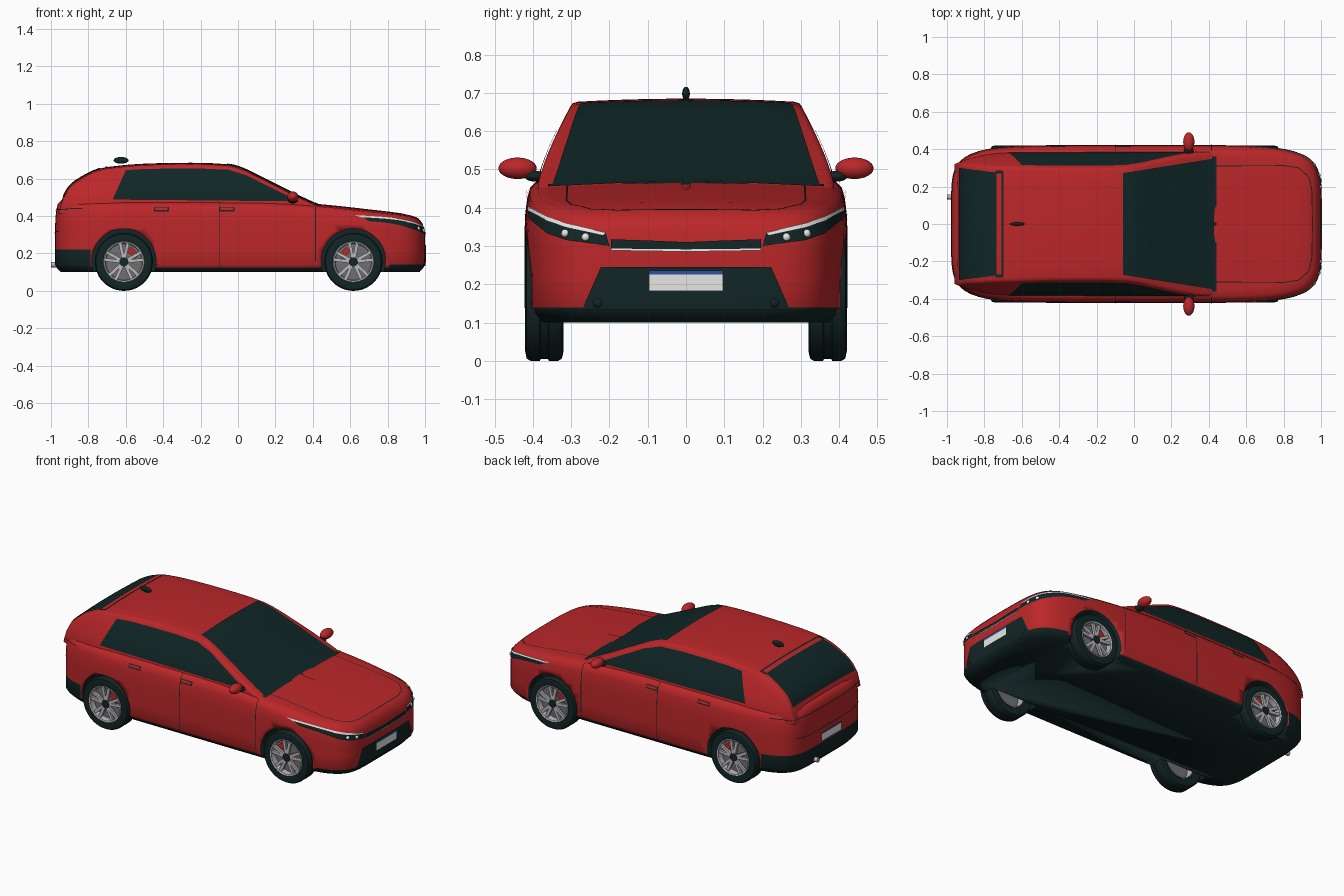
import bpy, bmesh
from math import sin, cos, pi, radians
from mathutils import Vector, Matrix
from mathutils.bvhtree import BVHTree

if "Cube" in bpy.data.objects:
    bpy.data.objects.remove(bpy.data.objects["Cube"])


def material(name, *rgb):
    m = bpy.data.materials.new(name)
    m.use_nodes = True
    m.diffuse_color = (*rgb, 1)
    m.node_tree.nodes["Principled BSDF"].inputs["Base Color"].default_value = (*rgb, 1)
    return m


RED = material("red paint", .5, .02, .022)
DARK = material("dark trim", .006, .018, .018)
GLASS = material("dark glass", .005, .019, .019)
SILVER = material("silver alloy", .5, .48, .5)
GREY = material("grey metal", .16, .16, .17)
WHITE = material("lamp white", .8, .8, .78)
BLUE = material("plate blue", .03, .08, .35)


def finish(name, bm, mats, angle=35):
    bmesh.ops.recalc_face_normals(bm, faces=bm.faces)
    me = bpy.data.meshes.new(name)
    bm.to_mesh(me)
    bm.free()
    for m in mats:
        me.materials.append(m)
    ob = bpy.data.objects.new(name, me)
    bpy.context.collection.objects.link(ob)
    bpy.ops.object.select_all(action='DESELECT')
    ob.select_set(True)
    bpy.context.view_layer.objects.active = ob
    bpy.ops.object.shade_smooth_by_angle(angle=radians(angle))
    return ob


def bridge(bm, rows, closed):
    n = len(rows[0])
    for a, b in zip(rows, rows[1:]):
        for i in range(n if closed else n - 1):
            j = (i + 1) % n
            bm.faces.new((a[i], a[j], b[j], b[i]))


def curve(pts):
    """Smooth function through points sorted by x."""
    def f(x):
        x = min(max(x, pts[0][0]), pts[-1][0])
        i = next(k for k in range(len(pts) - 1) if x <= pts[k + 1][0])
        slope = lambda k: ((pts[min(k + 1, len(pts) - 1)][1] - pts[max(k - 1, 0)][1])
                           / (pts[min(k + 1, len(pts) - 1)][0] - pts[max(k - 1, 0)][0]))
        (x0, z0), (x1, z1) = pts[i], pts[i + 1]
        h = x1 - x0
        t = (x - x0) / h
        return (z0 * (1 + 2 * t) * (1 - t) ** 2 + z1 * t * t * (3 - 2 * t)
                + h * slope(i) * t * (1 - t) ** 2 + h * slope(i + 1) * t * t * (t - 1))
    return f


body_top = curve([(-1, .485), (.1, .482), (.42, .465), (.75, .43), (.9, .41), (.97, .385), (1, .36)])
roof = curve([(-.96, .43), (-.945, .48), (-.91, .55), (-.85, .6), (-.75, .65), (-.65, .668),
              (-.5, .68), (-.25, .685), (-.1, .68), (0, .665), (.16, .59), (.33, .505), (.46, .445)])

# Lower body: stacked rounded outlines, closing inwards over the bonnet
bm = bmesh.new()
rings = [(.03, .1, 0), (.008, .125, 0), (0, .14, 0), (0, .22, 0), (0, .22, .25), (0, .22, .45),
         (.002, .22, .65), (.007, .22, .82), (.015, .22, .93), (.035, .22, 1),
         (.07, .22, 1), (.13, .22, 1), (.2, .22, 1), (.28, .22, 1), (.36, .22, 1), (.41, .22, 1)]
rows = []
for inset, z0, t in rings:
    row = []
    for i in range(160):
        c, s = cos(2 * pi * i / 160), sin(2 * pi * i / 160)
        r = (c ** 6 + s ** 6) ** (-1 / 6)
        x, y = .011 + (.989 - inset) * r * c, (.422 - inset) * r * s
        top = body_top(x) - .014 * (y / .4) ** 2
        row.append(bm.verts.new((x, y, z0 + t * (top - z0))))
    rows.append(row)
bridge(bm, rows, True)
bm.faces.new(rows[0])
bm.faces.new(rows[-1])
for f in bm.faces:
    c = f.calc_center_median()
    f.material_index = int(c.z < .125 or (c.x > .79 and c.z < .14) or (c.x < -.77 and c.z < .219))
body = finish("body", bm, [RED, DARK], 50)

# Cabin: cross-sections along the length
bm = bmesh.new()
rows = []
for i in range(61):
    x = -.96 + 1.42 * i / 60
    zr = roof(x)
    belt = .386 * (1 - .16 * (max(0, -.55 - x) / .4) ** 3)
    wide = lambda z: belt - .095 * (max(0, z - .46) / .225) ** 1.3
    zt = zr - .02
    half = [(wide(.41 + k * (zt - .41)), .41 + k * (zt - .41)) for k in (0, .2, .4, .6, .8, 1)]
    half += [(wide(zt) - .006, zr - .012)]
    half += [(k * (wide(zt) - .02), zr - .008 * k * k) for k in (1, .75, .5, .25)]
    full = half + [(0, zr)] + [(-y, z) for y, z in reversed(half)]
    rows.append([bm.verts.new((x, y, z)) for y, z in full])
bridge(bm, rows, False)
bm.faces.new(rows[0])
bm.faces.new(rows[-1])
cabin = finish("cabin", bm, [RED], 50)

# Surface that thin panels are laid onto
verts, polys = [], []
for ob in (body, cabin):
    base = len(verts)
    verts += [v.co.copy() for v in ob.data.vertices]
    polys += [[base + k for k in p.vertices] for p in ob.data.polygons]
shell = BVHTree.FromPolygons(verts, polys)


def along(pts, t):
    k = min(int(t * (len(pts) - 1)), len(pts) - 2)
    return Vector(pts[k]).lerp(Vector(pts[k + 1]), t * (len(pts) - 1) - k)


def panel(name, axis, side, low, high, mat, m=6, lift=.004):
    """Thin panel between two edges, laid on the shell along an axis."""
    bm = bmesh.new()
    n = 6 * max(4, len(high) - 1)
    d = Vector([-side * (k == axis) for k in range(3)])
    rows = []
    for j in range(m + 1):
        row = []
        for i in range(n + 1):
            p = list(along(low, i / n).lerp(along(high, i / n), j / m))
            p.insert(axis, side * 3)
            hit, nor = shell.ray_cast(Vector(p), d)[:2]
            if hit is None:
                p[axis] = side * (.85, .38, .4)[axis]
                hit, nor = shell.find_nearest(Vector(p))[:2]
            row.append(bm.verts.new(hit + nor * (lift if nor.dot(d) < 0 else -lift)))
        rows.append(row)
    bridge(bm, rows, False)
    return finish(name, bm, [mat], 60)


def seam(name, axis, side, pts, w=.0022):
    edges = ([], [])
    for k, p in enumerate(pts):
        t = (Vector(pts[min(k + 1, len(pts) - 1)]) - Vector(pts[max(k - 1, 0)])).normalized()
        for e, s in zip(edges, (-w, w)):
            e.append((p[0] - t.y * s, p[1] + t.x * s))
    panel(name, axis, side, *edges, DARK, 1, .003)


def rect(name, axis, side, a0, a1, b0, b1, mat, lift=.004):
    panel(name, axis, side, [(a0, b0), (a1, b0)], [(a0, b1), (a1, b1)], mat, 4, lift)


# Glass
panel("windscreen", 2, 1, [(.425, -.35), (.425, .35)], [(-.06, -.272), (-.06, .272)], GLASS, 24)
panel("rear_window", 2, 1, [(-.932, -.3), (-.932, .3)], [(-.735, -.275), (-.735, .275)], GLASS, 16)
rect("spoiler_gap", 2, 1, -.708, -.698, -.275, .275, DARK)
for y in (-.278, .278):
    rect("spoiler_side_gap", 2, 1, -.74, -.7, y - .008, y + .008, DARK)
rect("cowl", 2, 1, .415, .44, -.36, .36, DARK)
xs = [-.6, -.5, -.35, -.2, -.05, .05, .15, .25, .33]
for s in (-1, 1):
    panel("side_window", 1, s, [(-.67 + k / 8, .487 - .009 * k / 8) for k in range(9)],
          [(x, min(roof(x) - .03, .652)) for x in xs], GLASS, 10)

# Panel gaps and door handles
for s in (-1, 1):
    seam("front_door_gap", 1, s, [(.415, .16), (.415, .3), (.415, .46)])
    seam("middle_door_gap", 1, s, [(-.1, .13), (-.1, .3), (-.1, .47)])
    seam("tail_lamp_gap", 1, s, [(-.95, .435), (-.87, .44), (-.83, .44)])
    for x in (-.41, -.06):
        rect("handle_recess", 1, s, x - .04, x + .04, .424, .448, DARK, .003)
        rect("door_handle", 1, s, x - .034, x + .034, .431, .444, RED, .007)
    seam("hood_side_gap", 2, 1, [(.43, s * .31), (.8, s * .312), (.88, s * .3), (.935, s * .25), (.95, s * .18)])
seam("hood_front_gap", 2, 1, [(.95, -.18), (.953, 0), (.95, .18)])
seam("tailgate_upper_gap", 0, -1, [(-.34, .435), (0, .43), (.34, .435)])
seam("tailgate_lower_gap", 0, -1, [(-.3, .32), (-.2, .31), (.2, .31), (.3, .32)])

# Nose
panel("lower_grille", 0, 1, [(-.27, .135), (.27, .135)], [(-.222, .245), (.222, .245)], DARK)
panel("upper_grille", 0, 1, [(-.195, .293), (0, .291), (.195, .293)],
      [(-.195, .317), (0, .31), (.195, .317)], DARK)
panel("chrome_strip", 0, 1, [(-.195, .288), (0, .285), (.195, .288)],
      [(-.195, .293), (0, .291), (.195, .293)], WHITE, 1, .006)
for s in (-1, 1):
    panel("headlight", 0, 1, [(s * .2, .3), (s * .31, .315), (s * .36, .333), (s * .408, .372)],
          [(s * .21, .335), (s * .31, .352), (s * .36, .37), (s * .408, .398)], DARK)
    panel("light_strip", 0, 1, [(s * .215, .327), (s * .31, .348), (s * .36, .365), (s * .408, .391)],
          [(s * .21, .334), (s * .31, .357), (s * .36, .376), (s * .408, .402)], WHITE, 2, .007)

# Number plates
for side, z in ((1, .183), (-1, .232)):
    rect("number_plate", 0, side, -.097, .097, z, z + .043, WHITE, .008)
    rect("plate_band", 0, side, -.097, .097, z + .043, z + .053, BLUE, .008)


def ball(name, loc, size, mat):
    bm = bmesh.new()
    bmesh.ops.create_uvsphere(bm, u_segments=24, v_segments=14, radius=1,
                              matrix=Matrix.Translation(loc) @ Matrix.Diagonal((*size, 1)))
    return finish(name, bm, [mat], 60)


def cylinder(bm, loc, r, depth, axis, n=32):
    turn = Matrix.Rotation(pi / 2, 4, axis)
    return bmesh.ops.create_cone(bm, cap_ends=True, segments=n, radius1=r, radius2=r, depth=depth,
                                 matrix=Matrix.Translation(loc) @ turn)


# Mirrors, lamps, aerial, exhaust, wipers
for s in (-1, 1):
    ball("mirror", (.293, s * .44, .503), (.03, .05, .028), RED)
    ball("mirror_arm", (.293, s * .392, .482), (.025, .03, .014), DARK)
    for y, z in ((.315, .333), (.262, .323)):
        hit = shell.ray_cast(Vector((3, s * y, z)), Vector((-1, 0, 0)))[0]
        ball("headlight_bulb", hit, (.011, .011, .011), WHITE)
    hit = shell.ray_cast(Vector((3, s * .23, .152)), Vector((-1, 0, 0)))[0]
    ball("fog_lamp", hit, (.008, .013, .013), DARK)
ball("aerial", (-.625, 0, .698), (.04, .01, .018), DARK)
bm = bmesh.new()
cylinder(bm, (-.95, .145, .14), .014, .1, 'Y')
finish("exhaust", bm, [SILVER])
for y in (-.3, .02):
    seam("wiper", 2, 1, [(.41, y), (.4, y + .15), (.405, y + .28)], .004)

# Wheel arches
AXLES = (-.61, .617)
bm = bmesh.new()
for x in AXLES:
    for s in (-1, 1):
        cylinder(bm, (x, s * .4, .16), .172, .2, 'X', 64)
for f in bm.faces:
    f.material_index = 1
cutter = finish("arch_cutter", bm, [RED, DARK])
cutter.hide_render = True
mod = body.modifiers.new("arches", 'BOOLEAN')
mod.operation, mod.solver, mod.object = 'DIFFERENCE', 'EXACT', cutter
bpy.context.view_layer.objects.active = body
bpy.ops.object.modifier_apply(modifier="arches")
bpy.data.objects.remove(cutter)


def lathe(name, profile, loc, side, mat, closed=False):
    bm = bmesh.new()
    pts = profile + profile[:1] if closed else profile
    rows = [[bm.verts.new((r * cos(2 * pi * i / 48), side * y, r * sin(2 * pi * i / 48)))
             for i in range(48)] for r, y in pts]
    bridge(bm, rows, True)
    bmesh.ops.remove_doubles(bm, verts=bm.verts, dist=.00001)
    bmesh.ops.translate(bm, verts=bm.verts, vec=loc)
    return finish(name, bm, [mat])


# Wheels
half = [(.155, .012), (.155, .036), (.149, .046), (.13, .05), (.108, .046)]
groove = [(.15, .009), (.15, -.009)]
for x in AXLES:
    for s in (-1, 1):
        hub = Vector((x, s * .37, .155))
        lathe("tyre", half[::-1] + groove + [(r, -y) for r, y in half], hub, s, DARK, True)
        lathe("rim", [(.111, .045), (.107, .049), (.1, .046), (.097, .015), (.097, -.04)], hub, s, SILVER)
        lathe("brake_disc", [(.098, .012), (.03, .014), (.0001, .014)], hub, s, GREY)
        bm = bmesh.new()
        for k in range(10):
            a = 2 * pi * (k // 2) / 5 + (-.2 if k % 2 else .2) + pi / 2
            bmesh.ops.create_cube(bm, size=1, matrix=Matrix.Translation(hub + Vector((0, s * .035, 0)))
                                  @ Matrix.Rotation(-a, 4, 'Y') @ Matrix.Translation((.06, 0, 0))
                                  @ Matrix.Diagonal((.086, .014, .017, 1)))
        finish("spokes", bm, [SILVER])
        bm = bmesh.new()
        cylinder(bm, hub + Vector((0, s * .034, 0)), .024, .022, 'X')
        finish("wheel_hub", bm, [DARK])
        bm = bmesh.new()
        bmesh.ops.create_cube(bm, size=1, matrix=Matrix.Translation(hub + Vector((0, s * .02, 0)))
                              @ Matrix.Rotation(-pi / 4 if x < 0 else -3 * pi / 4, 4, 'Y')
                              @ Matrix.Translation((.068, 0, 0)) @ Matrix.Diagonal((.032, .02, .06, 1)))
        finish("brake_caliper", bm, [RED])
